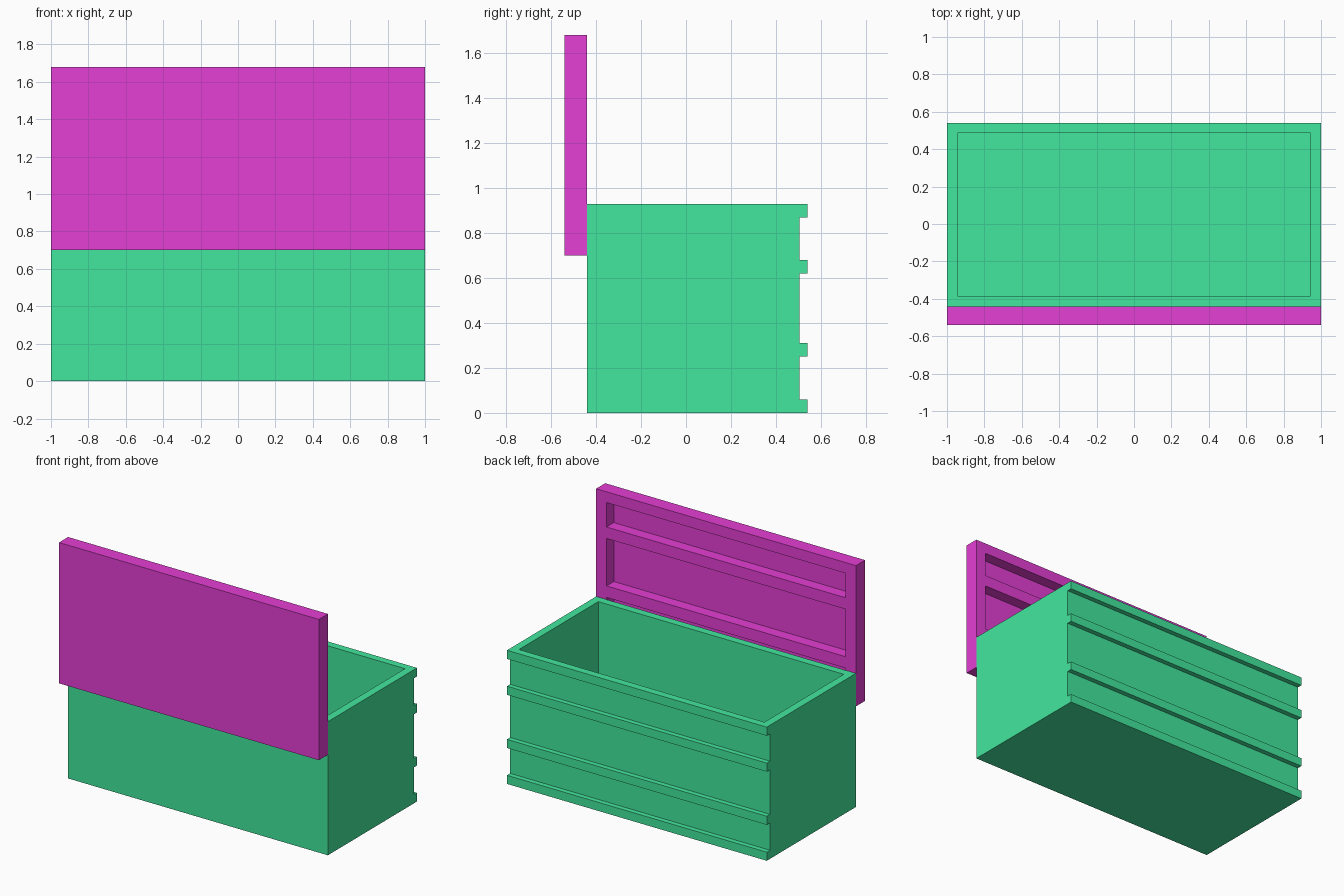
import bpy
import bmesh
from mathutils import Matrix, Vector

if "Cube" in bpy.data.objects:
    bpy.data.objects.remove(bpy.data.objects["Cube"])


def material(name, color):
    mat = bpy.data.materials.new(name)
    mat.diffuse_color = (*color, 1)
    mat.use_nodes = True
    mat.node_tree.nodes["Principled BSDF"].inputs["Base Color"].default_value = mat.diffuse_color
    return mat


def add_object(name, bm, mat=None):
    bmesh.ops.recalc_face_normals(bm, faces=bm.faces)
    mesh = bpy.data.meshes.new(name)
    bm.to_mesh(mesh)
    bm.free()
    obj = bpy.data.objects.new(name, mesh)
    bpy.context.collection.objects.link(obj)
    if mat:
        mesh.materials.append(mat)
    return obj


def boxes(name, bounds, mat=None):
    """One object made of axis-aligned boxes given as (low, high) corners."""
    bm = bmesh.new()
    for low, high in bounds:
        low, high = Vector(low), Vector(high)
        place = Matrix.Translation((low + high) / 2) @ Matrix.Diagonal((*(high - low), 1))
        bmesh.ops.create_cube(bm, size=1, matrix=place)
    return add_object(name, bm, mat)


def extrude_x(name, profile, half, mat):
    """Extrude a (y, z) outline from -half to +half along x."""
    bm = bmesh.new()
    face = bm.faces.new([bm.verts.new((-half, y, z)) for y, z in profile])
    ext = bmesh.ops.extrude_face_region(bm, geom=[face], use_keep_orig=True)
    moved = [g for g in ext["geom"] if isinstance(g, bmesh.types.BMVert)]
    bmesh.ops.translate(bm, verts=moved, vec=(2 * half, 0, 0))
    return add_object(name, bm, mat)


def cut(obj, cutter):
    mod = obj.modifiers.new("cut", "BOOLEAN")
    mod.operation = "DIFFERENCE"
    mod.solver = "EXACT"
    mod.object = cutter
    bpy.context.view_layer.objects.active = obj
    bpy.ops.object.modifier_apply(modifier=mod.name)
    bpy.data.objects.remove(cutter)


green = material("green", (0.055, 0.8, 0.34))
magenta = material("magenta", (0.78, 0.05, 0.66))

# Chest body: side outline with four ribs on the back
outline = [(-0.44, 0.93), (-0.44, 0)]
for low, high in [(0, 0.06), (0.25, 0.31), (0.62, 0.68), (0.87, 0.93)]:
    if low > 0:
        outline.append((0.505, low))
    outline += [(0.54, low), (0.54, high)]
    if high < 0.93:
        outline.append((0.505, high))
body = extrude_x("chest_body", outline, 1, green)

# Hollow interior, open at the top
cut(body, boxes("interior_cutter", [((-0.945, -0.385, 0.06), (0.945, 0.487, 1.1))]))

# Open lid standing upright, with three recessed panels on its inner face
lid = boxes("lid", [((-1, -0.54, 0.70), (1, -0.44, 1.68))], magenta)
panels = [(0.775, 0.945), (1.025, 1.355), (1.435, 1.605)]
cut(lid, boxes("panel_cutter",
               [((-0.92, -0.52, a), (0.92, -0.30, b)) for a, b in panels]))
